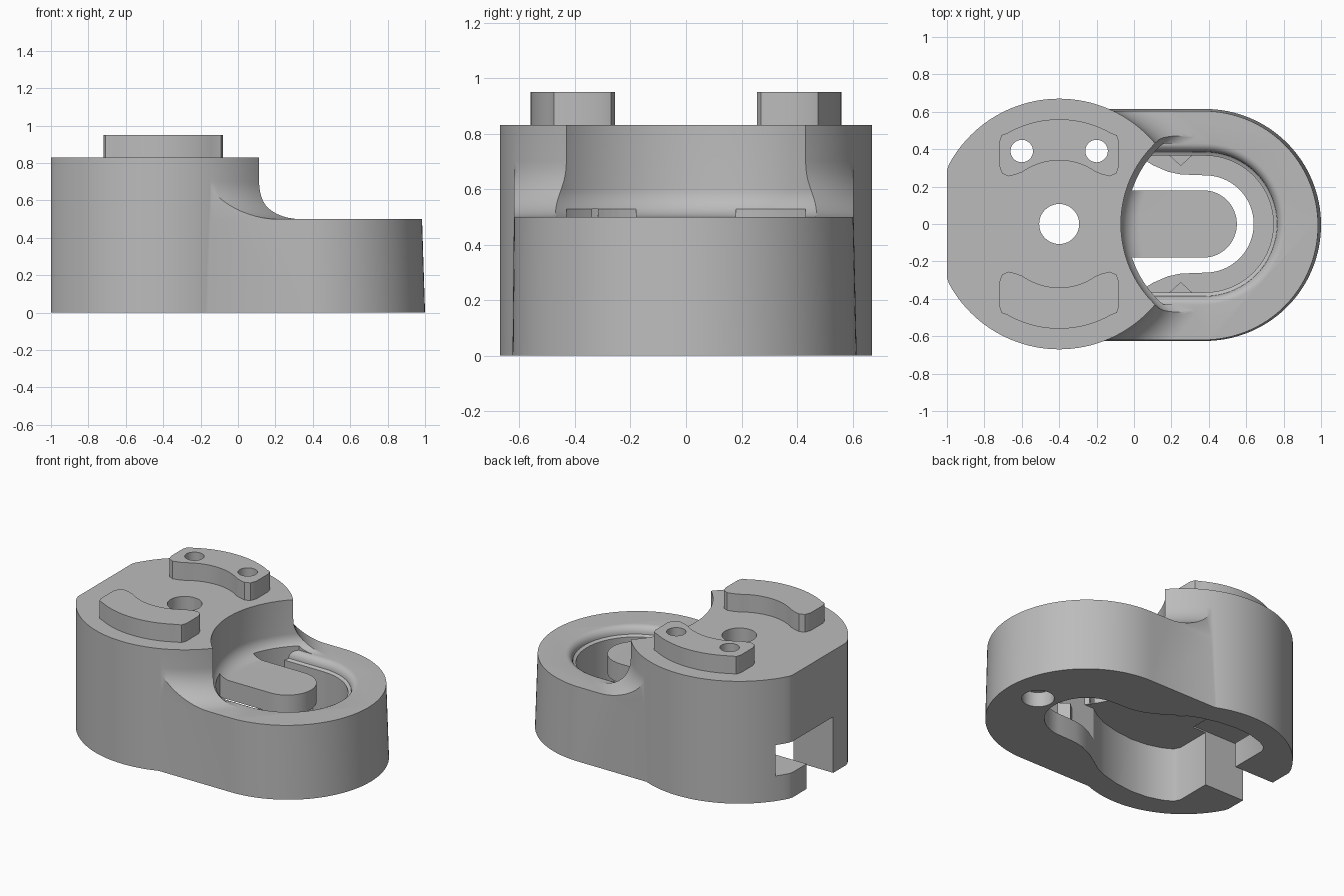
import bpy, bmesh, math

cube = bpy.data.objects.get("Cube")
if cube:
    bpy.data.objects.remove(cube)

grey = bpy.data.materials.new("plain grey")
grey.use_nodes = True
GREY = (0.5, 0.5, 0.5, 1)
grey.diffuse_color = GREY
grey.node_tree.nodes["Principled BSDF"].inputs["Base Color"].default_value = GREY


def loft(name, layers):
    """Closed solid through (z, outline) layers with equal point counts."""
    bm = bmesh.new()
    rings = [[bm.verts.new((x, y, z)) for x, y in pts] for z, pts in layers]
    n = len(rings[0])
    for low, high in zip(rings, rings[1:]):
        for i in range(n):
            j = (i + 1) % n
            bm.faces.new((low[i], low[j], high[j], high[i]))
    bm.faces.new(rings[0])
    bm.faces.new(rings[-1])
    bmesh.ops.recalc_face_normals(bm, faces=bm.faces)
    mesh = bpy.data.meshes.new(name)
    bm.to_mesh(mesh)
    bm.free()
    mesh.materials.append(grey)
    obj = bpy.data.objects.new(name, mesh)
    bpy.context.collection.objects.link(obj)
    return obj


def prism(name, pts, z0, z1):
    return loft(name, [(z0, pts), (z1, pts)])


def circle(cx, cy, r, n=128, min_x=-9):
    return [(max(min_x, cx + r * math.cos(math.tau * i / n)),
             cy + r * math.sin(math.tau * i / n)) for i in range(n)]


def arc(cx, r, a0, a1, n):
    steps = [math.radians(a0 + (a1 - a0) * i / n) for i in range(n + 1)]
    return [(cx + r * math.cos(a), r * math.sin(a)) for a in steps]


def lobe_outline(r, left, cx=0.38, cy=0.0):
    pts = [(left, -r)] + arc(cx, r, -90, 90, 64) + [(left, r)]
    return [(x, y + cy) for x, y in pts]


def rect(x0, x1, y0, y1):
    return [(x0, y0), (x1, y0), (x1, y1), (x0, y1)]


def combine(obj, tool, operation):
    """Bake a boolean into obj and drop the tool."""
    mod = obj.modifiers.new("cut", 'BOOLEAN')
    mod.operation, mod.object, mod.solver = operation, tool, 'EXACT'
    graph = bpy.context.evaluated_depsgraph_get()
    graph.update()
    baked = bpy.data.meshes.new_from_object(obj.evaluated_get(graph))
    obj.modifiers.clear()
    obj.data = baked
    bpy.data.objects.remove(tool)


TOWER_X, TOWER_R, DECK = -0.4, 0.67, 0.5
SCOOP_X, SCOOP_R = 0.53, 0.6


def flare(radius, size, sign):
    """Radii of a concave quarter-round rising from the deck."""
    out = []
    for i in range(13):
        a = math.radians(90 * i / 12)
        out.append((DECK + size * (1 - math.cos(a)),
                    radius + sign * size * (1 - math.sin(a))))
    return out


# Tall round body with a flat back
body = prism("body", circle(TOWER_X, 0, TOWER_R, min_x=-1), 0, 0.83)

# Concave skirt where the tall body meets the low lobe
skirt_radii = [(0.4, 0.87)] + flare(TOWER_R, 0.2, 1)
skirt = loft("skirt", [(z, circle(TOWER_X, 0, r)) for z, r in skirt_radii])
combine(skirt, prism("limit", lobe_outline(0.612, -0.3, cy=-0.008), 0, 1), 'INTERSECT')
combine(body, skirt, 'UNION')

# Scooped front of the tall body, flared at its foot
scoop_radii = [(0.49, 0.5)] + flare(SCOOP_R, 0.1, -1) + [(1.2, SCOOP_R)]
combine(body, loft("scoop", [(z, circle(SCOOP_X, 0, r)) for z, r in scoop_radii]), 'DIFFERENCE')

# Low lobe with slight draft
lobe = loft("lobe", [(0, lobe_outline(0.62, -0.3, cy=-0.005)),
                     (DECK, lobe_outline(0.612, -0.3, cx=0.372, cy=-0.008))])
combine(body, lobe, 'UNION')

# Raised pads on the top
pad_half = arc(TOWER_X, 0.56, 90, 60, 10) + [
    (-0.092, 0.475), (-0.08, 0.44), (-0.08, 0.31), (-0.095, 0.27), (-0.13, 0.255),
    (-0.17, 0.265)] + arc(TOWER_X, 0.34, 55, 90, 10)
pad = pad_half + [(2 * TOWER_X - x, y) for x, y in pad_half[-2:0:-1]]
for side in (1, -1):
    combine(body, prism("pad", [(x, y * side) for x, y in pad], 0.8, 0.95), 'UNION')

# Underside cavity running through to the lobe opening
side_wall = arc(0.38, 0.26, 0, 90, 24) + [
    (0.25, 0.265), (0.18, 0.28), (0.1, 0.315), (0.02, 0.365), (-0.06, 0.42),
    (-0.15, 0.46), (-0.27, 0.49), (-0.4, 0.505), (-0.52, 0.495), (-0.62, 0.465),
    (-0.68, 0.43), (-0.7, 0.39)]
cavity = side_wall + [(x, -y) for x, y in side_wall[:0:-1]]
combine(body, prism("cavity", cavity, -0.1, 0.37), 'DIFFERENCE')

# Wider well above the ledge, leaving the tongue in place
combine(body, prism("well", lobe_outline(0.365, -0.02), 0.15, 0.37), 'DIFFERENCE')
rim = [(0.36, 0.365), (0.44, 0.365), (0.445, 0.38)]
for i in range(7):
    a = math.radians(15 * i)
    rim.append((0.45 + 0.05 * math.sin(a), 0.43 - 0.045 * math.cos(a)))
rim.append((0.72, 0.43))
opening = loft("opening", [(z, lobe_outline(r, -0.2)) for z, r in rim])
combine(opening, prism("scoop_limit", circle(SCOOP_X, 0, SCOOP_R - 0.03), 0, 1), 'INTERSECT')
tongue = [(-0.3, -0.18)] + arc(0.37, 0.18, -90, 90, 32) + [(-0.3, 0.18)]
combine(opening, prism("tongue", tongue, 0, 1), 'DIFFERENCE')
combine(body, opening, 'DIFFERENCE')

# Back slot with a sideways catch
combine(body, prism("slot", rect(-1.2, -0.6, -0.15, 0.135), -0.1, 0.369), 'DIFFERENCE')
combine(body, prism("catch", rect(-1.2, -0.6, -0.15, 0.39), 0.17, 0.38), 'DIFFERENCE')

# Bolt holes, pin holes and the blind hole under the lobe
for x, y, r, z0, z1 in ((TOWER_X, 0, 0.107, 0.2, 1.2), (-0.6, 0.39, 0.06, 0.2, 1.2),
                        (-0.2, 0.39, 0.06, 0.2, 1.2), (0.77, 0, 0.1, -0.1, 0.1)):
    combine(body, prism("hole", circle(x, y, r, 48), z0, z1), 'DIFFERENCE')

# Small wedge stops inside the well
parts = [body]
for side, label in ((1, "back_stop"), (-1, "front_stop")):
    wedge = [(0.18, 0.375 * side), (0.32, 0.375 * side), (0.25, 0.31 * side)]
    parts.append(prism(label, wedge, 0.14, 0.3))

bpy.ops.object.select_all(action='DESELECT')
body.select_set(True)
bpy.context.view_layer.objects.active = body
bpy.ops.object.shade_smooth_by_angle(angle=math.radians(30))
